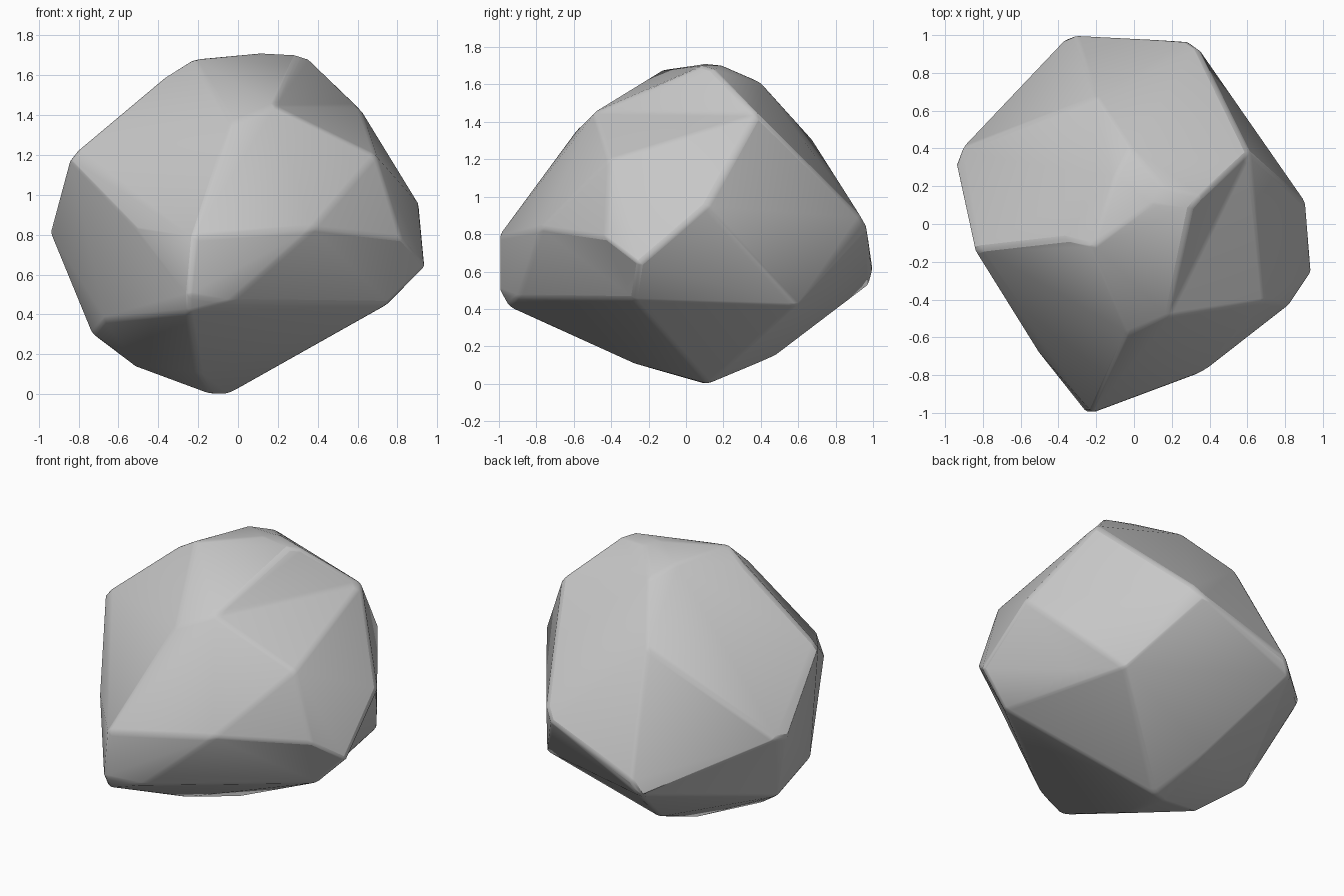
import bpy
import bmesh
from mathutils import Vector

cube = bpy.data.objects.get("Cube")
if cube:
    bpy.data.objects.remove(cube, do_unlink=True)

# Grey stone material
stone = bpy.data.materials.new("grey stone")
stone.use_nodes = True
stone.diffuse_color = (0.57, 0.57, 0.57, 1)
stone.node_tree.nodes["Principled BSDF"].inputs["Base Color"].default_value = (0.57, 0.57, 0.57, 1)

# Corners that the folds below refer to
peak, shoulder, notch = (.3, .08, 1.7), (.36, .15, 1.68), (.69, -.41, 1.2)
toe, brow, rim = (-.05, -.9, .46), (.37, -.78, .83), (.82, -.43, .78)
flank, heel = (.94, -.25, .64), (.57, .59, .42)

# All corners of the boulder, by region
crown = [peak, shoulder, (-.22, -.12, 1.68), (-.38, -.08, 1.58), (.1, .1, 1.71),
         (.15, .2, 1.7), (-.1, .25, 1.67), (-.02, .4, 1.61), (.61, .38, 1.44)]
front = [toe, brow, notch, (-.22, -1, .79), (-.25, -1, .5), (-.25, -.95, .41),
         (-.51, -.67, .84), (.18, -.49, 1.45), (-.03, -.58, 1.36)]
sides = [flank, rim, (.91, .11, .95), (.75, -.28, .45),
         (-.94, .32, .81), (-.91, .4, .82), (-.84, -.14, 1.18), (-.81, -.13, 1.22),
         (-.73, .12, .3), (-.67, -.3, .37)]
back = [heel, (-.31, 1, .62), (-.36, .98, .53), (.28, .97, .83), (.34, .93, .9),
        (-.2, .67, 1.31)]
base = [(-.05, .12, 0), (-.14, .1, 0), (-.15, .48, .15), (-.52, -.06, .14), (-.2, -.29, .11)]


def edge_between(bm, a, b):
    """The edge joining two corners, or None."""
    ends = [min(bm.verts, key=lambda v: (v.co - Vector(p)).length) for p in (a, b)]
    return bm.edges.get(ends)


def refold(bm, a, b):
    """Turn a ridge across its two faces so that they form a shallow valley."""
    edge = edge_between(bm, a, b)
    if edge:
        bmesh.utils.edge_rotate(edge)


def press_ridge(bm, a, b, target):
    """Split a ridge and draw its middle in to the target."""
    edge = edge_between(bm, a, b)
    if edge:
        split = bmesh.ops.subdivide_edges(bm, edges=[edge], cuts=1)["geom_inner"]
        for vert in (g for g in split if isinstance(g, bmesh.types.BMVert)):
            vert.co = target


# Wrap the corners into one faceted solid
bm = bmesh.new()
for point in crown + front + sides + back + base:
    bm.verts.new(point)
hull = bmesh.ops.convex_hull(bm, input=bm.verts)
loose = {v for v in hull["geom_interior"] + hull["geom_unused"] if isinstance(v, bmesh.types.BMVert)}
bmesh.ops.delete(bm, geom=list(loose), context="VERTS")

# Hollows behind the notch, under the brow and above the heel
for ridge in ((peak, notch), (shoulder, notch), (toe, rim)):
    refold(bm, *ridge)
press_ridge(bm, flank, heel, (.65, .24, .52))
bmesh.ops.recalc_face_normals(bm, faces=bm.faces)

mesh = bpy.data.meshes.new("boulder")
bm.to_mesh(mesh)
bm.free()
boulder = bpy.data.objects.new("boulder", mesh)
bpy.context.collection.objects.link(boulder)
mesh.materials.append(stone)

# Worn edges and soft shading
bevel = boulder.modifiers.new("worn edges", "BEVEL")
bevel.width = 0.02
bevel.segments = 2
bevel.limit_method = "ANGLE"
bevel.angle_limit = 0.3
bpy.context.view_layer.objects.active = boulder
boulder.select_set(True)
bpy.ops.object.shade_smooth_by_angle(angle=0.6)
